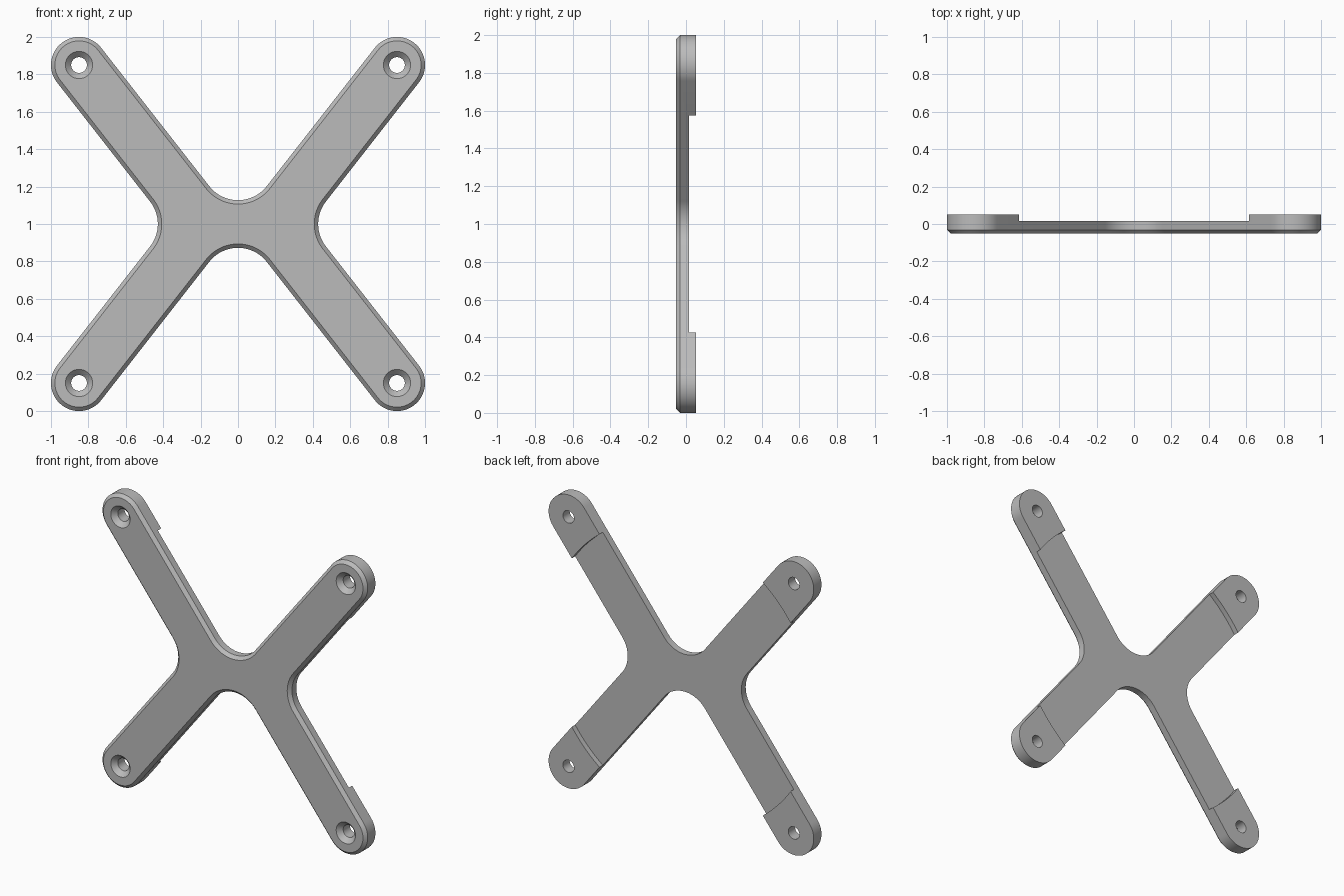
import bpy, bmesh, math

if "Cube" in bpy.data.objects:
    bpy.data.objects.remove(bpy.data.objects["Cube"])

ANGLE = math.radians(52)          # lean of each arm from the horizontal
HOLE, END_R, FILLET = 0.85, 0.15, 0.195
FRONT, BACK, STEP, CHAMFER = -0.052, 0.052, 0.016, 0.021
PAD_R = 1.005                     # pads begin outside this circle


def arc(cx, cz, r, a0, a1, n):
    return [(cx + r * math.cos(a0 + (a1 - a0) * i / n),
             cz + r * math.sin(a0 + (a1 - a0) * i / n)) for i in range(n + 1)]


def outline(inset):
    """Closed cross outline: one quadrant, mirrored, then turned half way round."""
    s, c = math.sin(ANGLE), math.cos(ANGLE)
    # fillet centres lie on the axes, tangent to the arm edges
    side = HOLE - HOLE * c / s + (END_R + FILLET) / s
    top = HOLE - HOLE * s / c + (END_R + FILLET) / c
    lo, hi = ANGLE - math.pi / 2, ANGLE + math.pi / 2
    quad = (arc(side, 0, FILLET + inset, math.pi, hi, 10)
            + arc(HOLE, HOLE, END_R - inset, lo, hi, 32)
            + arc(0, top, FILLET + inset, lo, -math.pi / 2, 12))
    half = quad + [(-x, z) for x, z in reversed(quad[:-1])]
    return half[:-1] + [(-x, -z) for x, z in half[:-1]]


def loft(name, rings):
    """Solid skinned through rings given as (y, [(x, z), ...])."""
    bm = bmesh.new()
    loops = [[bm.verts.new((x, y, z + 1)) for x, z in pts] for y, pts in rings]
    for a, b in zip(loops, loops[1:]):
        for i in range(len(a)):
            j = (i + 1) % len(a)
            bm.faces.new((a[i], a[j], b[j], b[i]))
    bm.faces.new(loops[0])
    bm.faces.new(loops[-1])
    bmesh.ops.recalc_face_normals(bm, faces=bm.faces[:])
    mesh = bpy.data.meshes.new(name)
    bm.to_mesh(mesh)
    bm.free()
    obj = bpy.data.objects.new(name, mesh)
    bpy.context.collection.objects.link(obj)
    return obj


def circle(cx, cz, r, n):
    return arc(cx, cz, r, 0, 2 * math.pi, n)[:-1]


# Cross plate with a chamfered front rim
plate = loft("cross_bracket", [(FRONT, outline(CHAMFER)),
                               (FRONT + CHAMFER, outline(0)),
                               (BACK, outline(0))])

# Round recess in the back, leaving a raised pad on each arm end
cutters = [loft("back_recess_cutter", [(STEP, circle(0, 0, PAD_R, 160)),
                                       (0.2, circle(0, 0, PAD_R, 160))])]

# Countersunk screw holes
for sx in (-1, 1):
    for sz in (-1, 1):
        x, z = sx * HOLE, sz * HOLE
        cutters.append(loft("screw_hole_cutter", [
            (FRONT - 0.01, circle(x, z, 0.083, 40)),
            (FRONT + 0.031, circle(x, z, 0.042, 40)),
            (0.1, circle(x, z, 0.042, 40))]))

bpy.context.view_layer.objects.active = plate
plate.select_set(True)
for cutter in cutters:
    cutter.hide_render = True
    mod = plate.modifiers.new("cut", 'BOOLEAN')
    mod.operation = 'DIFFERENCE'
    mod.solver = 'EXACT'
    mod.object = cutter
    bpy.ops.object.modifier_apply(modifier=mod.name)
    bpy.data.objects.remove(cutter)

# Plain grey finish
grey = bpy.data.materials.new("plain_grey")
grey.diffuse_color = (0.5, 0.5, 0.5, 1)
grey.use_nodes = True
grey.node_tree.nodes["Principled BSDF"].inputs["Base Color"].default_value = grey.diffuse_color
plate.data.materials.clear()
plate.data.materials.append(grey)
bpy.ops.object.shade_smooth_by_angle(angle=math.radians(30))
